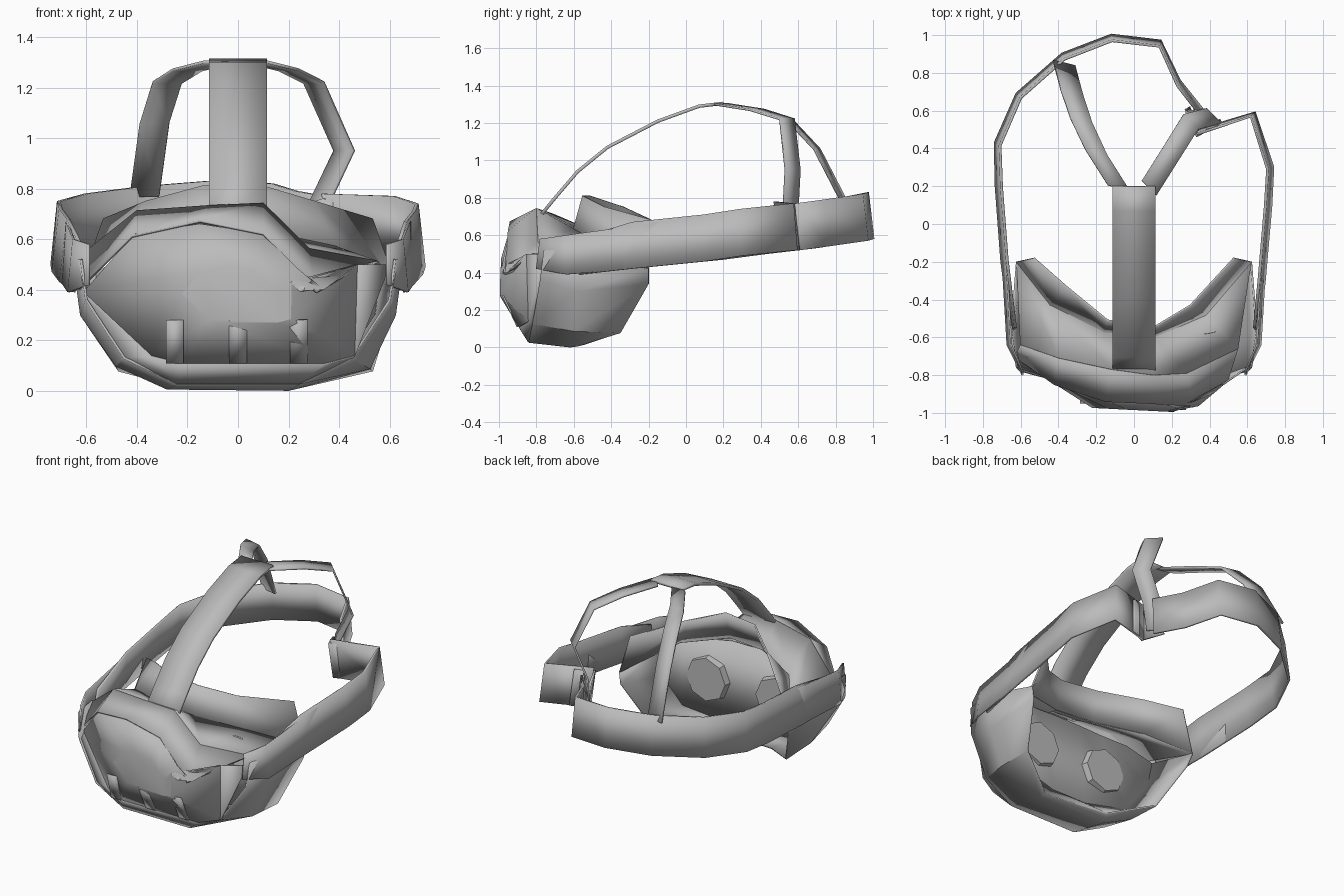
import bpy
import bmesh
import math
from mathutils import Vector

default_cube = bpy.data.objects.get("Cube")
if default_cube:
    bpy.data.objects.remove(default_cube, do_unlink=True)

grey = bpy.data.materials.new("plain grey")
grey.use_nodes = True
grey_colour = (.5, .5, .5, 1)
grey.diffuse_color = grey_colour
grey.node_tree.nodes["Principled BSDF"].inputs["Base Color"].default_value = grey_colour


def finish(name, bm, thickness=0):
    """Turn a bmesh into a smooth-by-angle object, optionally given thickness."""
    bmesh.ops.recalc_face_normals(bm, faces=bm.faces)
    mesh = bpy.data.meshes.new(name)
    bm.to_mesh(mesh)
    bm.free()
    mesh.materials.append(grey)
    part = bpy.data.objects.new(name, mesh)
    bpy.context.collection.objects.link(part)
    if thickness:
        solid = part.modifiers.new("thickness", "SOLIDIFY")
        solid.thickness = thickness
        solid.offset = 0
    bpy.ops.object.select_all(action="DESELECT")
    part.select_set(True)
    bpy.context.view_layer.objects.active = part
    bpy.ops.object.shade_smooth_by_angle(angle=math.radians(25))


def loft(name, rows, closed=False, cap=False, thickness=.01):
    """Skin a sheet through rows holding the same number of points."""
    bm = bmesh.new()
    grid = [[bm.verts.new(point) for point in row] for row in rows]
    count = len(grid[0])
    for near, far in zip(grid, grid[1:]):
        for i in range(count if closed else count - 1):
            j = (i + 1) % count
            bm.faces.new((near[i], near[j], far[j], far[i]))
    if cap:
        bm.faces.new(grid[-1])
    finish(name, bm, thickness)


def upright_band(name, path, height=.25, front_height=.25, lean=.03):
    """Strap on edge, its top leaning inwards; the path gives its lower edge."""
    lower = [Vector(point) for point in path]
    upper = []
    for i, point in enumerate(lower):
        inward = Vector((-point.x, -point.y, 0)).normalized() * lean
        upper.append(point + inward + Vector((0, 0, height if i else front_height)))
    loft(name, [lower, upper], thickness=.015)


def flat_band(name, path, width, across, thickness=.012):
    """Strap lying across a fixed direction; the path is its centre line."""
    side = Vector(across).normalized() * width / 2
    centre = [Vector(point) for point in path]
    loft(name, [[p - side for p in centre], [p + side for p in centre]],
         thickness=thickness)


def mirrored(half):
    """Complete a half profile, listed from one side towards the middle."""
    return half + [(-x, y, z) for x, y, z in reversed(half)]


# Front visor: outline drawn in towards a bulging middle
visor_edge = [
    (-.61, -.72, .39), (-.41, -.84, .62), (-.15, -.93, .66), (.1, -.94, .62),
    (.24, -.97, .48), (.34, -.96, .4), (.47, -.85, .5), (.46, -.84, .14),
    (.34, -.89, .11), (-.22, -.89, .11), (-.34, -.85, .14),
]
visor_middle = Vector((.04, -.99, .38))
visor_inner = []
for point in visor_edge:
    inner = visor_middle.lerp(Vector(point), .4)
    inner.y = -.98 - .05 * inner.x
    visor_inner.append(inner)
loft("front_visor", [visor_edge, visor_inner], closed=True, cap=True)

# Three sensor windows along the bottom of the visor
for label, x, top_y in (("right", -.25, -.945), ("middle", 0, -.98), ("left", .24, -.98)):
    loft(label + "_sensor_window", [
        [(x - .035, -.9, .11), (x + .035, -.9, .11)],
        [(x - .035, top_y, .28), (x + .035, top_y, .28)],
    ], thickness=.009)

# Brow band folded over the top of the visor
brow_low = [(-.63, -.7, .4), (-.42, -.85, .61), (-.15, -.94, .67),
            (.1, -.95, .62), (.31, -.97, .39), (.5, -.82, .5)]
brow_high = [(-.6, -.64, .55), (-.4, -.71, .71), (-.12, -.77, .73),
             (.1, -.8, .74), (.28, -.79, .56), (.55, -.66, .51)]
loft("brow_band", [brow_low, brow_high])

# Lower housing: cradle sections from the front lip to the face opening
cradle_front = mirrored([(-.62, -.76, .52), (-.6, -.78, .36),
                         (-.45, -.82, .13), (-.24, -.84, .03)])
cradle_middle = [(-.65, -.58, .52), (-.62, -.58, .3), (-.48, -.6, .1), (-.28, -.62, .01),
                 (.2, -.62, .005), (.52, -.6, .09), (.62, -.58, .3), (.65, -.58, .52)]
cradle_back = [(-.62, -.2, .42), (-.59, -.22, .33), (-.47, -.36, .08), (-.24, -.54, .02),
               (.2, -.58, .01), (.53, -.35, .08), (.61, -.2, .34), (.62, -.2, .42)]
loft("lower_housing", [cradle_front, cradle_middle, cradle_back])

# Bottom lip closing the gap beneath the visor
loft("bottom_lip", [
    [(-.61, -.72, .39), (-.34, -.85, .14), (-.22, -.89, .11),
     (.34, -.89, .11), (.46, -.84, .14), (.47, -.85, .5)],
    [(-.6, -.76, .36), (-.45, -.81, .13), (-.24, -.84, .03),
     (.24, -.84, .03), (.45, -.81, .13), (.6, -.76, .5)],
])

# Forehead cushion leaning back over the opening, with its sloping roof
cushion_top = [(-.53, -.18, .68), (-.36, -.33, .75), (-.14, -.51, .81),
               (.1, -.55, .81), (.3, -.43, .75), (.53, -.18, .68)]
cushion_low = [(-.62, -.2, .42), (-.44, -.43, .59), (-.16, -.57, .63),
               (.1, -.6, .63), (.38, -.48, .57), (.62, -.2, .42)]
loft("forehead_cushion", [cushion_top, cushion_low])
loft("housing_roof", [cushion_low, brow_high])

# Lens board inside, joined to the opening by a funnel-shaped seal
board_rim = mirrored([(-.56, -.5, .46), (-.54, -.52, .3),
                      (-.42, -.56, .12), (-.12, -.6, .07)])
board_top = mirrored([(-.54, -.52, .48), (-.42, -.57, .56),
                      (-.25, -.6, .58), (-.1, -.62, .6)])
loft("lens_board", [board_rim, board_top])
loft("face_seal", [cradle_back, board_rim])


def ring(x, y, z, radius):
    angles = [math.tau * i / 8 for i in range(8)]
    return [(x + radius * math.cos(a), y, z + radius * math.sin(a)) for a in angles]


for label, side in (("right", -1), ("left", 1)):
    # Shallow lens facing the wearer
    loft(label + "_lens", [
        ring(side * .25, -.6, .33, .15),
        ring(side * .25, -.56, .33, .14),
    ], closed=True, cap=True, thickness=0)

    # Hinge cover where the strap meets the housing
    loft(label + "_hinge_cover", [
        [(side * .59, -.8, .42), (side * .59, -.78, .58)],
        [(side * .67, -.64, .39), (side * .65, -.64, .6)],
        [(side * .69, -.3, .42), (side * .67, -.28, .65)],
        [(side * .71, 0, .45), (side * .69, .03, .7)],
    ])

# Head strap, wrapping from the right side round the back
upright_band("right_and_rear_strap", [
    (-.65, -.57, .39), (-.7, -.2, .43), (-.73, .2, .47), (-.735, .43, .5),
    (-.62, .69, .53), (-.38, .9, .56), (-.12, 1, .58), (.14, .97, .57),
    (.24, .76, .54), (.36, .61, .52),
], front_height=.2)

# Shorter left strap, folding inwards to its buckle
upright_band("left_strap", [
    (.66, -.57, .39), (.69, -.3, .42), (.725, .1, .46), (.735, .3, .49),
    (.64, .59, .52), (.35, .5, .53),
], front_height=.2)
upright_band("strap_buckle", [(.29, .62, .54), (.35, .49, .53), (.46, .55, .53)],
             height=.23, front_height=.2)

# Top strap arching over the head
flat_band("top_strap", [
    (0, -.79, .69), (0, -.7, .8), (0, -.58, .94), (0, -.42, 1.07),
    (0, -.15, 1.21), (0, .07, 1.29), (0, .2, 1.305),
], .23, (1, 0, 0), thickness=.018)

# Two rear straps joining the crown to the head strap
flat_band("right_crown_strap", [
    (-.08, .19, 1.3), (-.2, .38, 1.27), (-.28, .55, 1.22),
    (-.33, .7, 1.06), (-.37, .85, .77),
], .12, (1, -.25, 0))
flat_band("left_crown_strap", [
    (.08, .19, 1.3), (.2, .38, 1.27), (.3, .54, 1.22),
    (.42, .57, .95), (.33, .56, .76), (.31, .57, .58),
], .11, (1, -1, 0))
